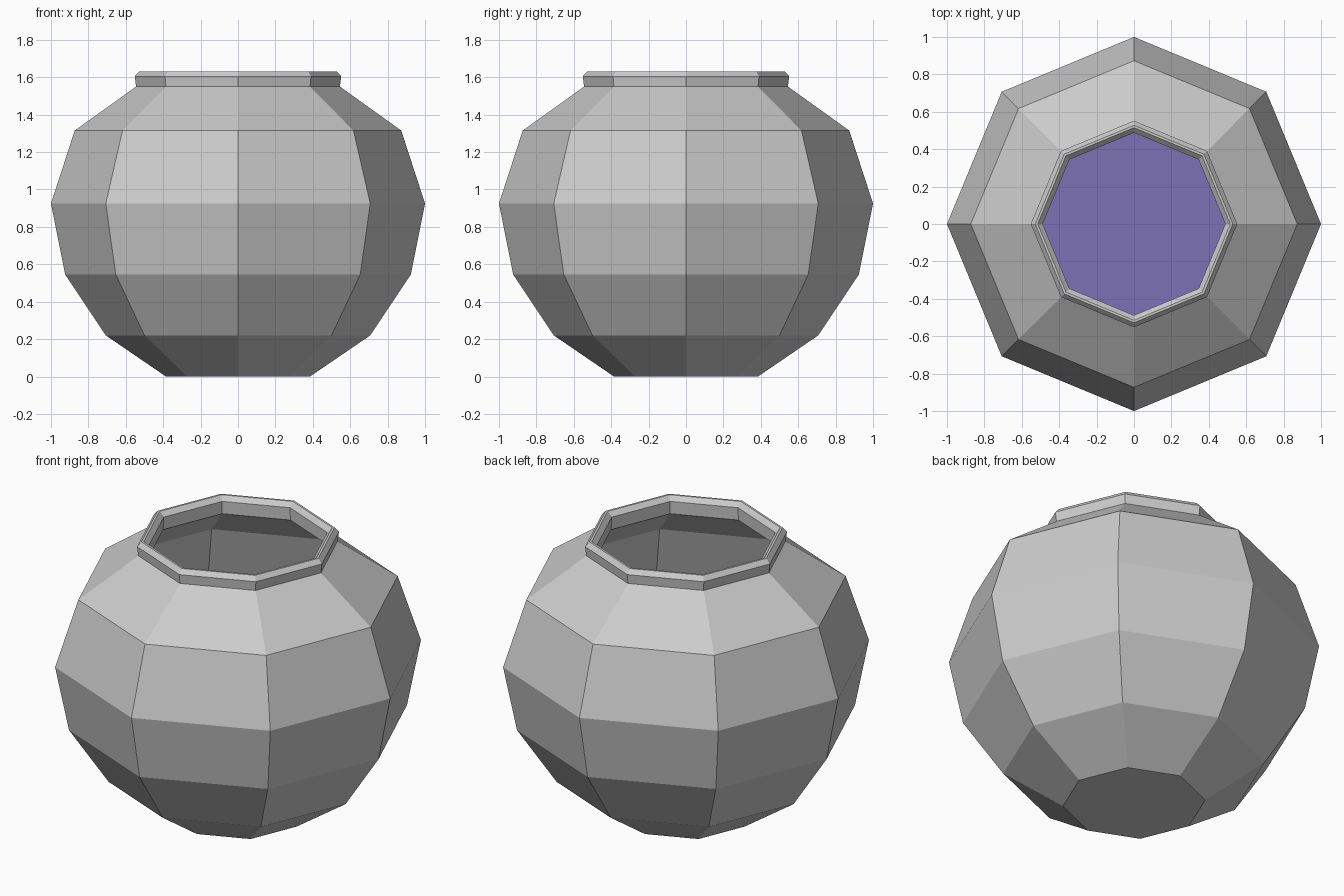
import bpy, bmesh
from math import cos, sin, tau

if "Cube" in bpy.data.objects:
    bpy.data.objects.remove(bpy.data.objects["Cube"])

SIDES = 8


def lathe(name, profile, cap_start=True, cap_end=True):
    """Spin a (radius, height) profile into a faceted octagonal form."""
    bm = bmesh.new()
    rings = [[bm.verts.new((r * cos(tau * i / SIDES), r * sin(tau * i / SIDES), z))
              for i in range(SIDES)] for r, z in profile]
    for a, b in zip(rings, rings[1:]):
        for i in range(SIDES):
            j = (i + 1) % SIDES
            bm.faces.new((a[i], a[j], b[j], b[i]))
    if cap_start:
        bm.faces.new(rings[0][::-1])
    if cap_end:
        bm.faces.new(rings[-1])
    mesh = bpy.data.meshes.new(name)
    bm.to_mesh(mesh)
    bm.free()
    obj = bpy.data.objects.new(name, mesh)
    bpy.context.collection.objects.link(obj)
    return obj


# Pot: outer wall, bevelled lip, then inner wall down to the inside floor
outer = [(0.385, 0), (0.707, 0.22), (0.924, 0.545), (1.0, 0.925),
         (0.873, 1.315), (0.545, 1.55)]
lip = [(0.552, 1.605), (0.528, 1.632), (0.515, 1.632), (0.488, 1.605)]
inner = [(0.492, 1.53), (0.815, 1.29), (0.94, 0.925), (0.87, 0.565),
         (0.665, 0.265), (0.365, 0.06)]
lathe("pot", outer + lip + inner)

# Liquid surface filling the pot to its widest point
liquid = lathe("liquid", [(0.94, 0.925)], cap_start=False)
mat = bpy.data.materials.new("purple_liquid")
mat.diffuse_color = (0.2, 0.165, 0.46, 1)
mat.use_nodes = True
mat.node_tree.nodes["Principled BSDF"].inputs["Base Color"].default_value = mat.diffuse_color
liquid.data.materials.append(mat)
